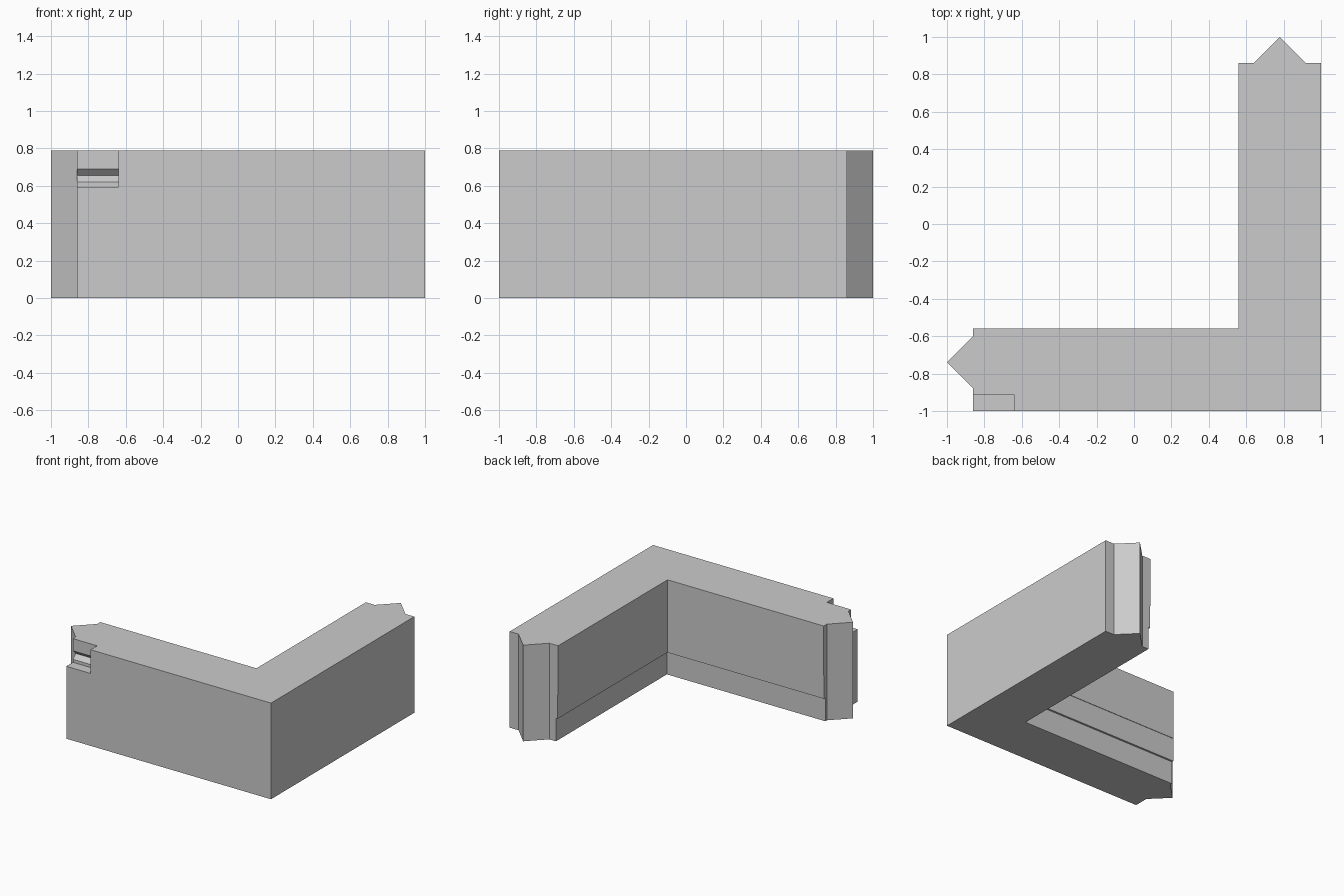
import bpy
import bmesh
from mathutils import Vector

if "Cube" in bpy.data.objects:
    bpy.data.objects.remove(bpy.data.objects["Cube"], do_unlink=True)

HEIGHT = 0.79
END = 0.86        # where the arms stop and the pointed tongues begin
INNER = 0.56      # inner wall faces

grey = bpy.data.materials.new("light_grey")
grey.use_nodes = True
grey.diffuse_color = (0.6, 0.6, 0.6, 1)
grey.node_tree.nodes["Principled BSDF"].inputs["Base Color"].default_value = (0.6, 0.6, 0.6, 1)


def prism(name, base, sweep):
    """Extrude a flat polygon along a vector into a solid object."""
    bm = bmesh.new()
    face = bm.faces.new([bm.verts.new(p) for p in base])
    grown = bmesh.ops.extrude_face_region(bm, geom=[face])
    moved = [v for v in grown["geom"] if isinstance(v, bmesh.types.BMVert)]
    bmesh.ops.translate(bm, verts=moved, vec=Vector(sweep))
    bmesh.ops.recalc_face_normals(bm, faces=bm.faces)
    mesh = bpy.data.meshes.new(name)
    bm.to_mesh(mesh)
    bm.free()
    mesh.materials.append(grey)
    obj = bpy.data.objects.new(name, mesh)
    bpy.context.collection.objects.link(obj)
    return obj


def cut(target, cutter):
    mod = target.modifiers.new(cutter.name, "BOOLEAN")
    mod.operation = "DIFFERENCE"
    mod.solver = "EXACT"
    mod.object = cutter
    cutter.hide_render = True
    cutter.hide_set(True)
    cutter.display_type = "WIRE"


# Corner wall in plan, with a pointed tongue at each end
plan = [(1, -1), (1, END), (0.92, END), (0.78, 1), (0.64, END), (INNER, END),
        (INNER, -INNER), (-END, -INNER), (-END, -0.60), (-1, -0.74),
        (-END, -0.88), (-END, -1)]
wall = prism("corner_wall", [(x, y, 0) for x, y in plan], (0, 0, HEIGHT))


# Stepped recess along the foot of both inner walls
def foot_strip(name, depth, top):
    edge = INNER + depth
    strip = [(edge, 0.95), (edge, -edge), (-0.95, -edge),
             (-0.95, -0.5), (0.5, -0.5), (0.5, 0.95)]
    # stop the strip at the arm ends so the tongues stay whole
    return prism(name, [(x, y, -0.1) for x, y in strip], (0, 0, top + 0.1))


cut(wall, foot_strip("shallow_step_cutter", 0.004, 0.385))
cut(wall, foot_strip("foot_recess_cutter", 0.02, 0.19))

# Notch in the front top corner, with a V groove along its back
notch = [(-1.1, 0.595), (-0.915, 0.595), (-0.915, 0.62), (-0.88, 0.655),
         (-0.915, 0.69), (-0.915, 0.9), (-1.1, 0.9)]
cut(wall, prism("notch_cutter", [(-0.9, y, z) for y, z in notch], (0.26, 0, 0)))
